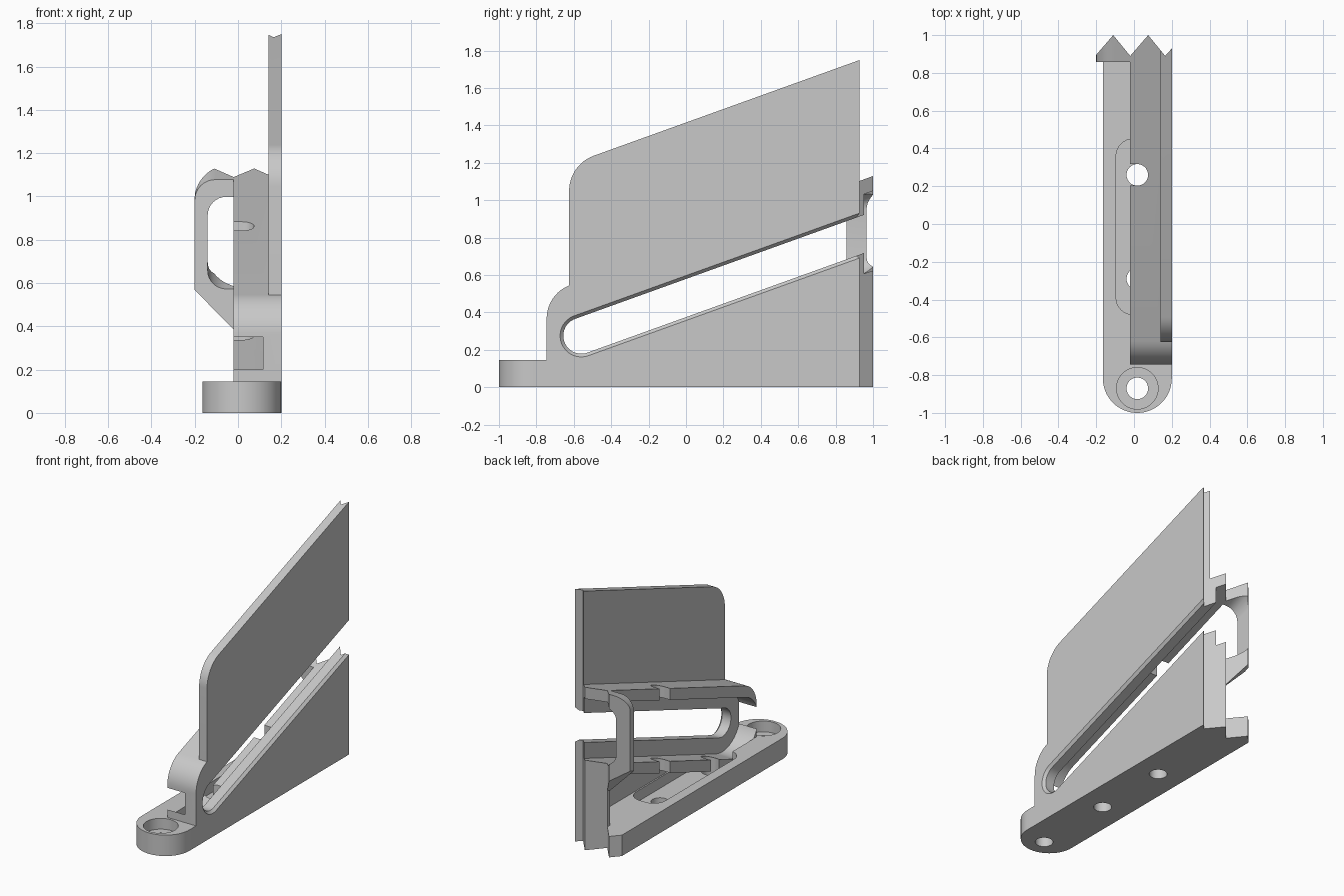
import bpy, bmesh, math
from mathutils import Vector

if "Cube" in bpy.data.objects:
    bpy.data.objects.remove(bpy.data.objects["Cube"], do_unlink=True)

SLOPE = 0.36
TILT = math.atan(SLOPE)
CY, CZ = -0.56, 0.275          # centre of the rounded slot end
MID_X = 0.0175                 # screw line
IN, WALL, OUT = -0.02, 0.14, 0.2

grey = bpy.data.materials.new("light_grey")
grey.use_nodes = True
grey.diffuse_color = (0.58, 0.58, 0.58, 1)
grey.node_tree.nodes["Principled BSDF"].inputs["Base Color"].default_value = grey.diffuse_color


def axis_z(y, offset=0.0):
    """Height of the sloping slot axis, plus an offset square to it."""
    return CZ + SLOPE * (y - CY) + offset / math.cos(TILT)


def prism(name, pts, axis, a, b, pts2=None):
    """Solid between outline pts at a and pts2 at b along an axis."""
    place = {"x": lambda p, t: (t, p[0], p[1]),
             "y": lambda p, t: (p[0], t, p[1]),
             "z": lambda p, t: (p[0], p[1], t)}[axis]
    bm = bmesh.new()
    lo = [bm.verts.new(place(p, a)) for p in pts]
    hi = [bm.verts.new(place(p, b)) for p in (pts2 or pts)]
    bm.faces.new(lo)
    bm.faces.new(hi)
    n = len(pts)
    for i in range(n):
        j = (i + 1) % n
        bm.faces.new((lo[i], lo[j], hi[j], hi[i]))
    bmesh.ops.recalc_face_normals(bm, faces=bm.faces)
    mesh = bpy.data.meshes.new(name)
    bm.to_mesh(mesh)
    bm.free()
    mesh.materials.append(grey)
    obj = bpy.data.objects.new(name, mesh)
    bpy.context.scene.collection.objects.link(obj)
    return obj


def combine(target, other, operation):
    mod = target.modifiers.new("cut", "BOOLEAN")
    mod.operation, mod.solver, mod.object = operation, "EXACT", other
    bpy.context.view_layer.objects.active = target
    bpy.ops.object.modifier_apply(modifier=mod.name)
    bpy.data.objects.remove(other, do_unlink=True)


def arc(c, r, start, end, n=16):
    return [(c[0] + r * math.cos(math.radians(start + (end - start) * i / n)),
             c[1] + r * math.sin(math.radians(start + (end - start) * i / n)))
            for i in range(n + 1)]


def circle(c, r, n=40):
    return arc(c, r, 0, 360, n)[:-1]


def rect(x0, y0, x1, y1):
    return [(x0, y0), (x1, y0), (x1, y1), (x0, y1)]


def rounded_rect(x0, y0, x1, y1, r):
    return (arc((x1 - r, y1 - r), r, 0, 90, 8) + arc((x0 + r, y1 - r), r, 90, 180, 8)
            + arc((x0 + r, y0 + r), r, 180, 270, 8) + arc((x1 - r, y0 + r), r, 270, 360, 8))


def slanted_fillet(y, z, r):
    """Round the corner where an upright edge at y meets a slanted top edge."""
    top = math.degrees(TILT) + 90
    drop = r * math.tan(math.radians(180 - top) / 2)
    return arc((y + r, z - drop), r, 180, top, 12)


def slot(r):
    """Long tilted slot, round at the front and open at the back."""
    deg = math.degrees(TILT)
    ends = [(1.3, axis_z(1.3, -r)), (1.3, axis_z(1.3, r))]
    return arc((CY, CZ), r, deg + 90, deg + 270, 28) + ends


def raised(pts, dz):
    return [(x, z + dz) for x, z in pts]


# Foot plate with rounded nose and screw pocket
nose = (OUT + 0.165) / 2
body = prism("mounting_bracket",
             arc((MID_X, nose - 1), nose, 180, 360, 32) + [(OUT, 1.1), (-0.165, 1.1)],
             "z", 0, 0.145)
combine(body, prism("pocket", rounded_rect(-0.095, -0.48, 0.13, 0.45, 0.09), "z", 0.07, 0.3),
        "DIFFERENCE")

# Sloping rail block around the slot
rail = ([(-0.745, 0.05)] + slanted_fillet(-0.745, axis_z(-0.745, 0.275), 0.19)
        + [(1.1, axis_z(1.1, 0.275)), (1.1, axis_z(1.1, -0.275)), (-0.37, 0.05)])
combine(body, prism("rail", rail, "x", IN, OUT), "UNION")

# Thin side plate, above and below the rail
plate = ([(-0.625, 0.02)] + slanted_fillet(-0.625, 1.19, 0.2)
         + [(1.1, 1.19 + SLOPE * 1.725), (1.1, 0.02)])
combine(body, prism("side_plate", plate, "x", WALL, OUT), "UNION")

# Rear column
combine(body, prism("rear_column", rect(IN, 0.858, OUT, 1.1), "z", 0.02, 0.7), "UNION")

# Channel inside the rail, and the narrower slot through the wall with eased edge
combine(body, prism("channel", slot(0.2), "x", IN - 0.001, 0.115), "DIFFERENCE")
combine(body, prism("wall_slot", slot(0.096), "x", 0.08, 0.3), "DIFFERENCE")
combine(body, prism("slot_edge", slot(0.09), "x", 0.177, 0.203, slot(0.116)), "DIFFERENCE")

# Rear loop that joins both rail flanges, sheared along the slope
y0, y1 = 0.857, 1.1
rise = SLOPE * (y1 - y0)
top, low = axis_z(y0, 0.275), axis_z(y0, -0.2)
loop = ([(IN + 0.01, 0.375), (IN + 0.01, top)] + arc((-0.105, top - 0.095), 0.095, 90, 180, 10)
        + [(-0.2, low - 0.005)])
hole = rounded_rect(-0.14, low, 0.1, axis_z(y0, 0.2), 0.085)
ring = prism("rear_loop", loop, "y", y0, y1, raised(loop, rise))
step = SLOPE * 0.3
combine(ring, prism("loop_hole", raised(hole, -step), "y", y0 - 0.3, y1 + 0.3,
                    raised(hole, rise + step)), "DIFFERENCE")
combine(ring, prism("loop_trim", rect(IN, axis_z(y0, -0.19), 0.1, axis_z(y0, 0.19)),
                    "y", y0 - 0.1, y1 + 0.1), "DIFFERENCE")
combine(body, ring, "UNION")

# Screw holes, front counterbore and driver access notch
for y, height in ((-0.87, 0.3), (-0.29, 0.45), (0.26, 1.0)):
    combine(body, prism("screw_hole", circle((MID_X, y), 0.057), "z", -0.1, height), "DIFFERENCE")
combine(body, prism("counterbore", circle((MID_X, -0.87), 0.11), "z", 0.07, 0.3), "DIFFERENCE")
combine(body, prism("notch", rect(-0.1, 0.203, MID_X, 0.317), "z", 0.2, 1.0), "DIFFERENCE")

# Zigzag rear edge
zigzag = [(-0.3, 0.78), (-0.11, 1), (IN, 0.89), (0.075, 1), (0.165, 0.89), (0.3, 1.04),
          (0.3, 1.5), (-0.3, 1.5)]
combine(body, prism("zigzag_cutter", zigzag, "z", -0.2, 2.2), "DIFFERENCE")

# Smooth curved areas, keep crisp edges
bpy.ops.object.select_all(action="DESELECT")
body.select_set(True)
bpy.context.view_layer.objects.active = body
bpy.ops.object.shade_smooth_by_angle(angle=math.radians(25))
